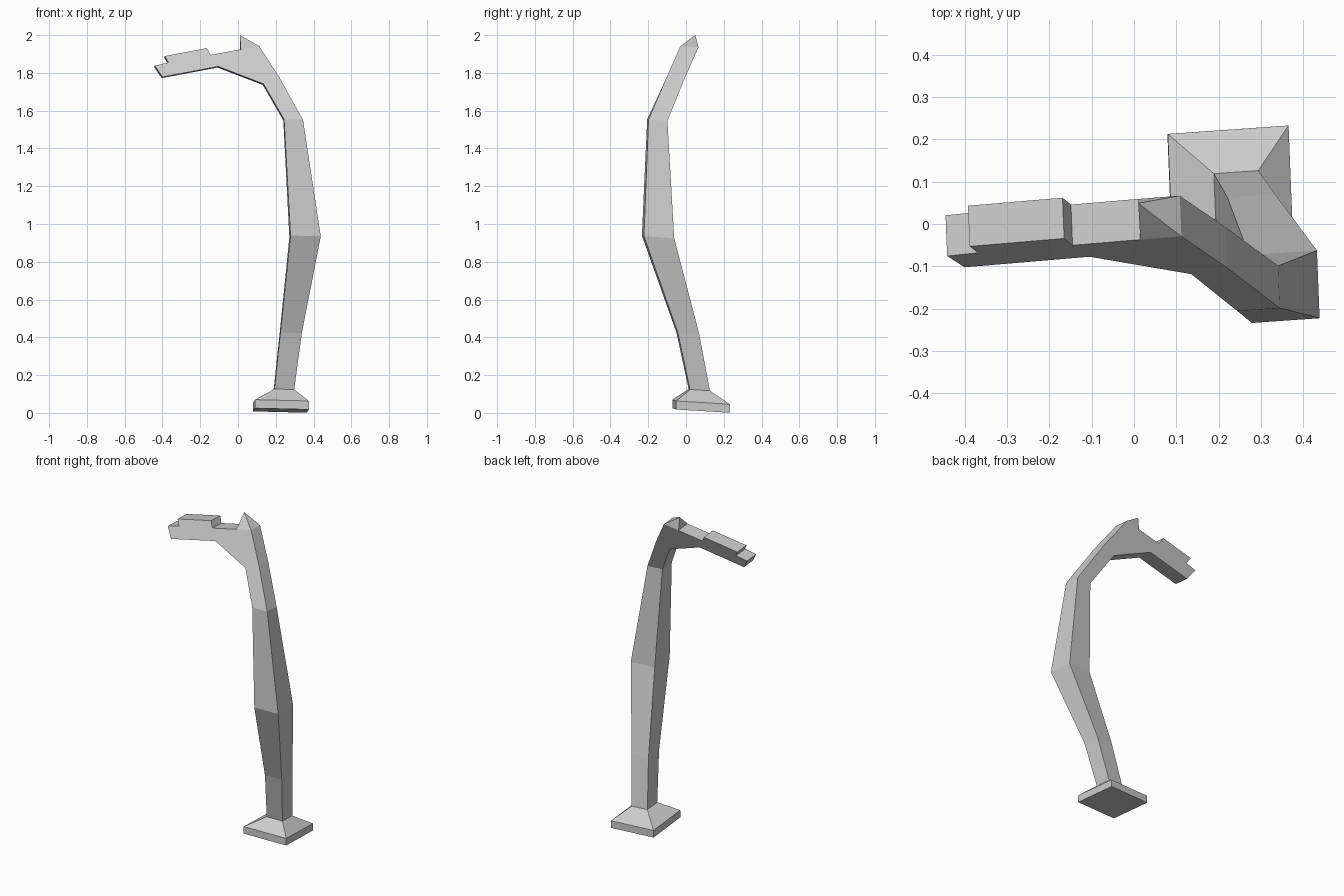
import bpy, bmesh
from mathutils import Vector

if "Cube" in bpy.data.objects:
    bpy.data.objects.remove(bpy.data.objects["Cube"])

# slightly tilted cross-section axes shared by every part
U = Vector((1.0, 0.07, -0.025))
V = Vector((-0.04, 1.0, -0.06))


def square(center, size):
    c, h = Vector(center), size / 2
    return [c + U * h * a + V * h * b for a, b in ((-1, -1), (1, -1), (1, 1), (-1, 1))]


def finish(bm, name):
    bmesh.ops.recalc_face_normals(bm, faces=bm.faces)
    mesh = bpy.data.meshes.new(name)
    bm.to_mesh(mesh)
    bm.free()
    obj = bpy.data.objects.new(name, mesh)
    bpy.context.collection.objects.link(obj)
    return obj


def loft(name, sections, cap_start):
    bm = bmesh.new()
    rings = [[bm.verts.new(p) for p in square(*s)] for s in sections]
    for a, b in zip(rings, rings[1:]):
        for i in range(4):
            j = (i + 1) % 4
            bm.faces.new((a[i], a[j], b[j], b[i]))
    if cap_start:
        bm.faces.new(rings[0][::-1])
    return finish(bm, name)


neck = ((0.243, 0.07, 0.122), 0.105)
shoulder = ((0.292, -0.152, 1.55), 0.10)

# square foot with sloped top
loft("foot", [((0.227, 0.08, 0.013), 0.285), ((0.228, 0.08, 0.058), 0.285), neck], True)

# bent tapering post
loft("post", [neck, ((0.279, 0.01, 0.42), 0.113), ((0.355, -0.148, 0.932), 0.16), shoulder], False)

# curved arm and lamp head: x-z profile on a leaning plane, given thickness
start, end = square(*shoulder)[:2]
outline = [(0.135, 1.742), (-0.105, 1.834), (-0.40, 1.778), (-0.441, 1.838),
           (-0.368, 1.855), (-0.388, 1.889), (-0.165, 1.931), (-0.145, 1.895),
           (0.015, 1.925), (0.112, 1.942), (0.22, 1.775)]
front_pts = [start] + [Vector((x, -0.205 + 0.445 * (z - 1.547), z)) for x, z in outline] + [end]

bm = bmesh.new()
front = [bm.verts.new(p) for p in front_pts]
back = [bm.verts.new(p + V * (0.1 if i in (0, len(front_pts) - 1) else 0.096))
        for i, p in enumerate(front_pts)]
bm.faces.new(front)
bm.faces.new(back[::-1])
spike_left, spike_right = 9, 10
for i in range(len(front) - 1):
    if i != spike_left:
        bm.faces.new((front[i], front[i + 1], back[i + 1], back[i]))

# pointed spike over the bend
tip = bm.verts.new((0.01, 0.049, 2.0))
quad = [front[spike_left], front[spike_right], back[spike_right], back[spike_left]]
for i in range(4):
    bm.faces.new((quad[i], quad[(i + 1) % 4], tip))
finish(bm, "arm_and_lamp_head")
